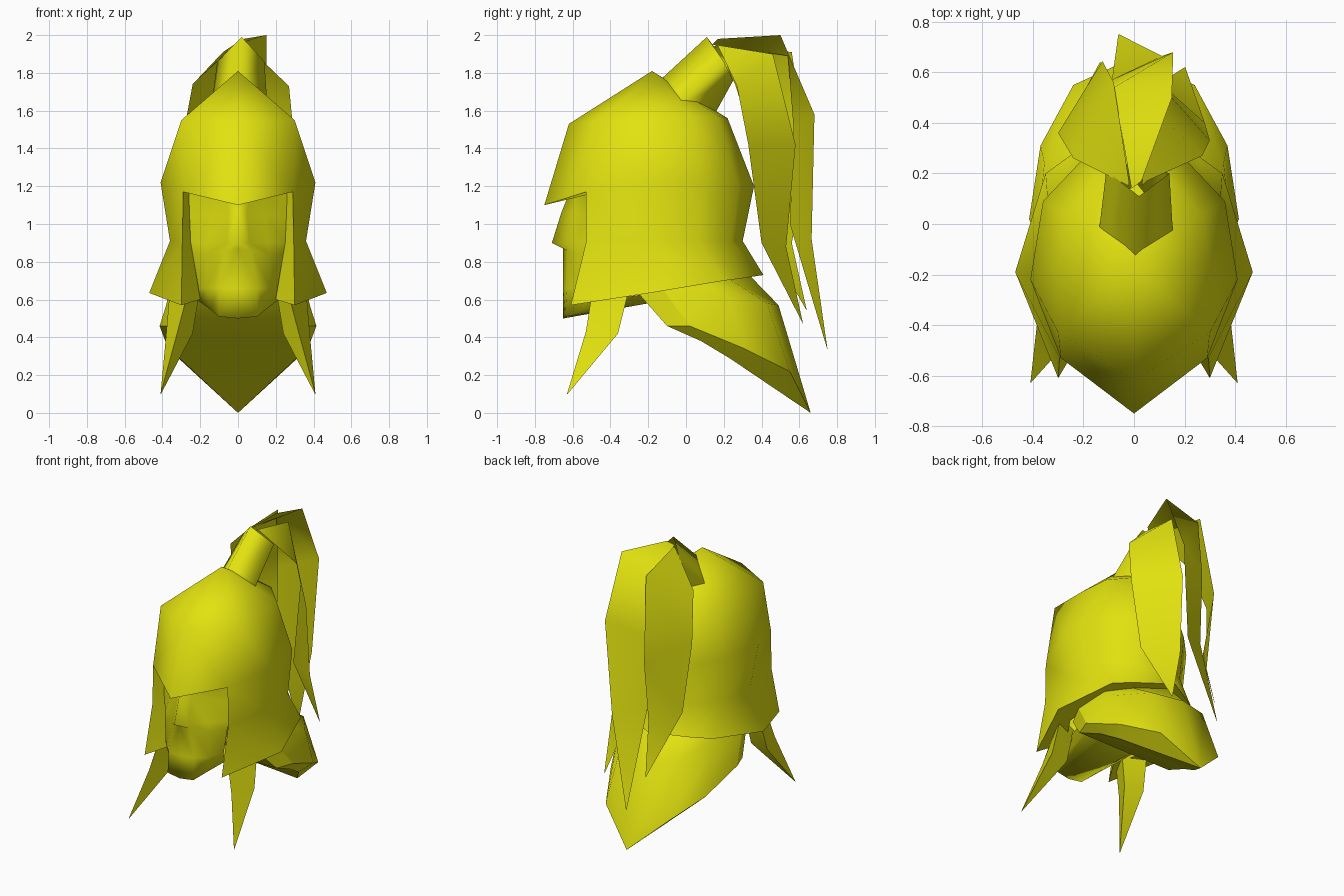
import bpy, bmesh, math

yellow = bpy.data.materials.new("yellow")
yellow.diffuse_color = (0.76, 0.76, 0.005, 1)


def build(name, lofts, mirror=True, angle=50, closed=False):
    """Skin faces between successive rows of points; optionally mirror over x."""
    bm = bmesh.new()
    for rows in lofts:
        grid = [[bm.verts.new(p) for p in row] for row in rows]
        for a, b in zip(grid, grid[1:]):
            n = len(a)
            for i in range(n if closed else n - 1):
                j = (i + 1) % n
                bm.faces.new((a[i], a[j], b[j], b[i]))
    bmesh.ops.remove_doubles(bm, verts=bm.verts, dist=0.0005)
    if mirror:
        geom = bm.verts[:] + bm.edges[:] + bm.faces[:]
        bmesh.ops.mirror(bm, geom=geom, axis='X', merge_dist=0.0)
        bmesh.ops.remove_doubles(bm, verts=bm.verts, dist=0.0005)
    bmesh.ops.recalc_face_normals(bm, faces=bm.faces)
    me = bpy.data.meshes.new(name)
    bm.to_mesh(me)
    bm.free()
    me.materials.append(yellow)
    ob = bpy.data.objects.new(name, me)
    bpy.context.collection.objects.link(ob)
    bpy.context.view_layer.objects.active = ob
    ob.select_set(True)
    bpy.ops.object.shade_smooth_by_angle(angle=math.radians(angle))
    ob.select_set(False)
    return ob


# Helmet: dome rings from peak to brow, then cheek and neck guard
peak = (0, -0.18, 1.81)
crown = [(0, -0.62, 1.53), (0.30, -0.43, 1.55), (0.30, -0.17, 1.55),
         (0.27, 0.04, 1.56), (0.14, 0.17, 1.57), (0, 0.22, 1.56)]
brow = [(0, -0.75, 1.10), (0.29, -0.53, 1.17), (0.41, -0.22, 1.22),
        (0.36, 0.09, 1.22), (0.18, 0.28, 1.20), (0, 0.36, 1.20)]
waist = [(0.295, -0.53, 0.90), (0.36, -0.20, 0.91), (0.34, 0.07, 0.91),
         (0.18, 0.24, 0.91), (0, 0.30, 0.91)]
rim = [(0.30, -0.61, 0.57), (0.47, -0.19, 0.635), (0.35, 0.20, 0.70),
       (0.24, 0.28, 0.71), (0, 0.41, 0.73)]
build("helmet", [[[peak] * 6, crown, brow], [brow[1:], waist, rim]], angle=85)

# Visor underside, return walls beside the face, and the closed rim
build("helmet_lining", [
    [brow[:2], [(0, -0.60, 1.16), (0.26, -0.46, 1.17)]],
    [[brow[1], waist[0], rim[0]],
     [(0.26, -0.46, 1.17), (0.25, -0.46, 0.90), (0.20, -0.44, 0.60)]],
    [rim, [(0.20, -0.44, 0.60), (0.32, -0.25, 0.635), (0.28, 0.08, 0.69),
           (0.18, 0.18, 0.71), (0, 0.24, 0.73)]],
], angle=30)

# Face with nose, cheeks and chin
build("face", [[
    [(0, -0.62, 1.16), (0.06, -0.59, 1.16), (0.14, -0.55, 1.16), (0.26, -0.46, 1.17)],
    [(0, -0.66, 1.06), (0.05, -0.59, 1.06), (0.14, -0.53, 1.05), (0.26, -0.46, 1.04)],
    [(0, -0.71, 0.90), (0.06, -0.63, 0.90), (0.16, -0.58, 0.90), (0.25, -0.46, 0.90)],
    [(0, -0.65, 0.87), (0.07, -0.63, 0.86), (0.17, -0.57, 0.84), (0.24, -0.46, 0.84)],
    [(0, -0.65, 0.66), (0.10, -0.63, 0.66), (0.17, -0.56, 0.66), (0.21, -0.46, 0.66)],
    [(0, -0.65, 0.50), (0.10, -0.64, 0.51), (0.15, -0.54, 0.55), (0.20, -0.44, 0.60)],
    [(0, -0.20, 0.58), (0.10, -0.20, 0.58), (0.20, -0.20, 0.60), (0.26, -0.20, 0.63)],
]], angle=120)

# Hair swept out behind the neck, with a closed underside
top = [(0.36, -0.12, 0.65), (0.33, 0.10, 0.69), (0.19, 0.22, 0.715), (0, 0.33, 0.735)]
mid = [(0.385, -0.05, 0.555), (0.355, 0.24, 0.59), (0.21, 0.43, 0.58), (0, 0.49, 0.57)]
edge = [(0.415, 0.02, 0.46), (0.37, 0.31, 0.34), (0.24, 0.55, 0.22), (0, 0.66, 0)]
under = [(0.37, -0.10, 0.46), (0.35, 0.08, 0.38), (0.31, 0.23, 0.29), (0, 0.66, 0)]
front = (0.30, -0.25, 0.63)
build("neck_hair", [[top, mid, edge]], angle=85)
build("neck_hair_underside", [
    [edge, under, [(0, -0.10, 0.46), (0, 0.08, 0.38), (0, 0.23, 0.29), (0, 0.66, 0)]],
    [[front, (0, -0.25, 0.63)], [under[0], (0, -0.10, 0.46)]],
    [[top[0], mid[0], edge[0]], [front, under[0], under[0]]],
], angle=40)

# Pointed three-sided locks hanging below the cheeks
build("side_locks", [[
    [(0.27, -0.50, 0.62), (0.20, -0.36, 0.66), (0.36, -0.30, 0.66)],
    [(0.32, -0.53, 0.43), (0.24, -0.38, 0.42), (0.38, -0.36, 0.42)],
    [(0.41, -0.63, 0.10), (0.408, -0.628, 0.10), (0.41, -0.627, 0.10)],
]], angle=30, closed=True)

# Square tube holding the plume
build("plume_holder", [[
    [(0.005, -0.15, 1.75), (0.155, -0.05, 1.63), (0.01, 0.14, 1.56), (-0.14, -0.04, 1.63)],
    [(0.02, 0.11, 1.99), (0.14, 0.20, 1.86), (0.02, 0.25, 1.76), (-0.11, 0.21, 1.86)],
]], mirror=False, angle=130, closed=True)

# Plume: three long leaves, each a sheet given by paired inner and outer edges
leaves = {
    "plume_centre": [
        [(-0.01, 0.14, 1.95), (0.03, 0.17, 1.98)],
        [(-0.08, 0.54, 1.89), (0.15, 0.50, 2.00)],
        [(-0.09, 0.57, 1.50), (0.155, 0.68, 1.58)],
        [(-0.09, 0.55, 1.00), (0.11, 0.665, 0.92)],
        [(-0.062, 0.75, 0.33), (-0.058, 0.75, 0.33)]],
    "plume_left": [
        [(-0.02, 0.17, 1.95), (-0.02, 0.15, 1.94)],
        [(-0.08, 0.56, 1.91), (-0.24, 0.26, 1.74)],
        [(-0.125, 0.645, 1.34), (-0.30, 0.36, 1.42)],
        [(-0.10, 0.56, 0.90), (-0.26, 0.41, 0.94)],
        [(-0.132, 0.64, 0.54), (-0.135, 0.64, 0.54)]],
    "plume_right": [
        [(0.03, 0.15, 1.95), (0.05, 0.17, 1.94)],
        [(0.07, 0.46, 1.90), (0.27, 0.27, 1.73)],
        [(0.08, 0.58, 1.42), (0.30, 0.33, 1.42)],
        [(0.06, 0.53, 0.88), (0.28, 0.40, 0.90)],
        [(0.20, 0.62, 0.47), (0.203, 0.62, 0.47)]],
}
for name, rows in leaves.items():
    build(name, [rows], mirror=False, angle=80)
